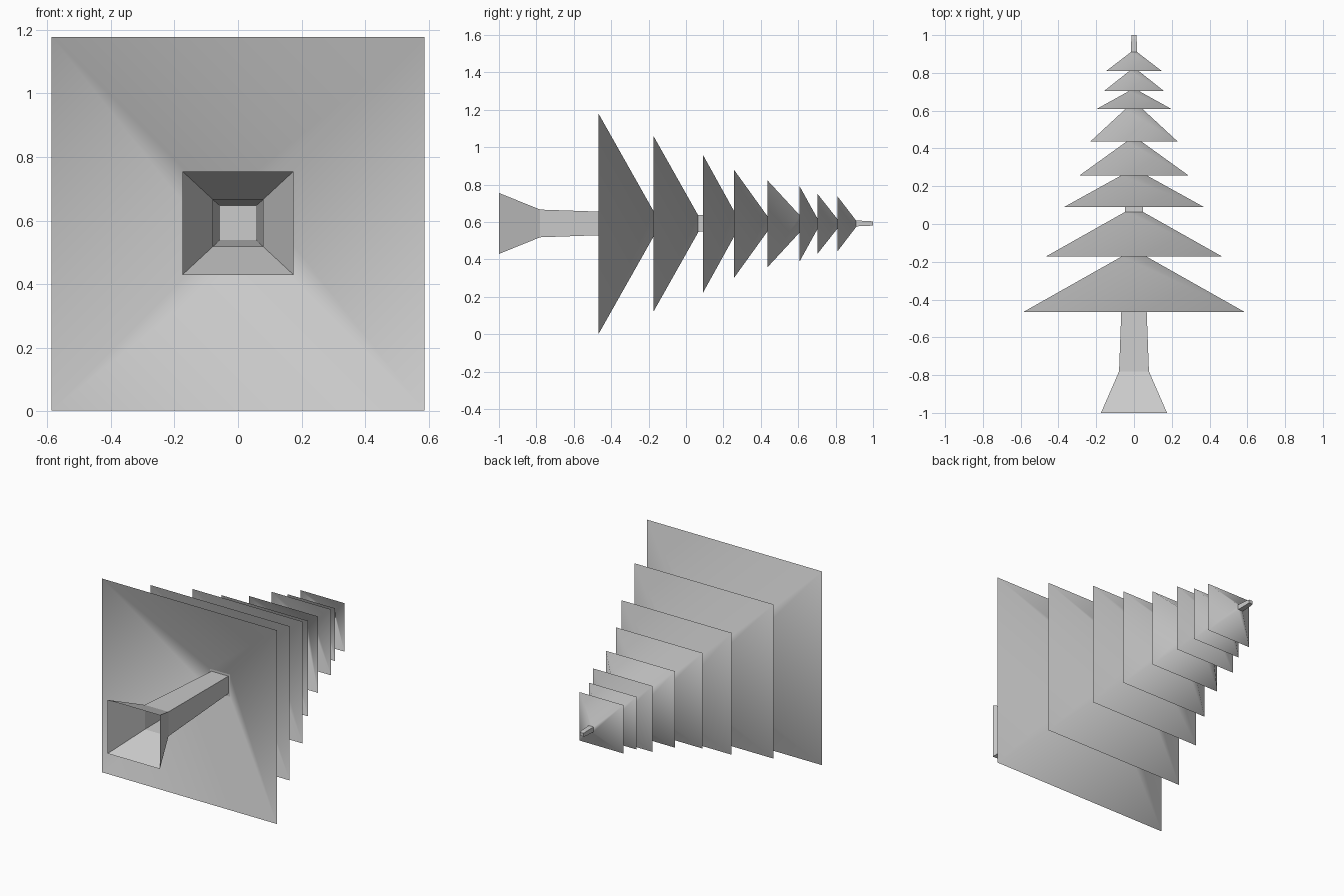
import bpy, bmesh

if "Cube" in bpy.data.objects:
    bpy.data.objects.remove(bpy.data.objects["Cube"])

CZ = 0.592  # height of the tree's axis, which runs along +y


def square_tube(name, rings, smooth, cz=CZ):
    """Loft of rectangles (y, half width x, half height z), open at the front, capped at the back."""
    bm = bmesh.new()
    loops = []
    for y, hx, hz in rings:
        loops.append([bm.verts.new((sx * hx, y, cz + sz * hz))
                      for sx, sz in ((-1, -1), (1, -1), (1, 1), (-1, 1))])
    for a, b in zip(loops, loops[1:]):
        for i in range(4):
            j = (i + 1) % 4
            f = bm.faces.new((a[i], a[j], b[j], b[i]))
            f.smooth = smooth
    bm.faces.new(loops[-1][::-1])
    # consistent outward normals
    bm.normal_update()
    bmesh.ops.recalc_face_normals(bm, faces=bm.faces[:])
    me = bpy.data.meshes.new(name)
    bm.to_mesh(me)
    bm.free()
    ob = bpy.data.objects.new(name, me)
    bpy.context.collection.objects.link(ob)
    return ob


# Hollow trunk: flared foot, long taper up to the small tip
square_tube("trunk", [(-1.0, 0.175, 0.163), (-0.78, 0.079, 0.074),
                      (0.98, 0.014, 0.013), (1.0, 0.012, 0.010)], False)

# Branch tiers: open-bottomed square pyramids (base y, base half, top y, top half)
tiers = [
    (-0.467, 0.588, -0.173, 0.067),
    (-0.173, 0.468, 0.066, 0.044),
    (0.090, 0.370, 0.256, 0.070),
    (0.256, 0.290, 0.436, 0.040),
    (0.436, 0.232, 0.608, 0.046),
    (0.608, 0.200, 0.703, 0.028),
    (0.703, 0.160, 0.810, 0.025),
    (0.810, 0.147, 0.912, 0.014),
]
for n, (y0, h0, y1, h1) in enumerate(tiers, 1):
    square_tube(f"branch_tier_{n}", [(y0, h0, h0), (y1, h1, h1)], True,
                max(CZ - 0.002, h0))
